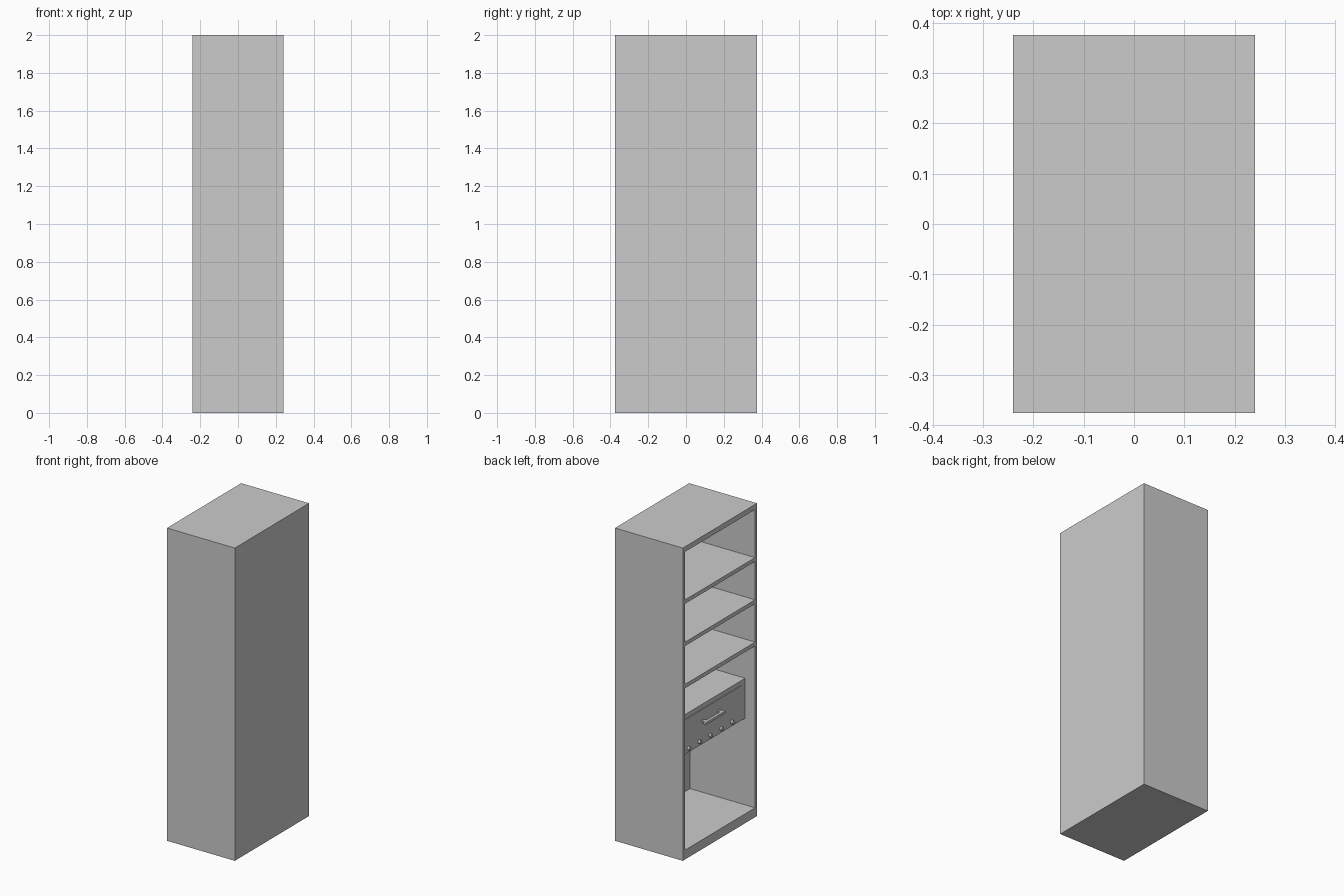
import bpy
from math import radians

if "Cube" in bpy.data.objects:
    bpy.data.objects.remove(bpy.data.objects["Cube"])

W, D, H = 0.48, 0.75, 2.0       # x depth, y width, height; opening faces -x
T = 0.02                        # side and back panel thickness


def box(name, x, y, z, bevel=0):
    """Box from (min, max) ranges on each axis."""
    bpy.ops.mesh.primitive_cube_add(
        size=1, location=[(a + b) / 2 for a, b in (x, y, z)])
    ob = bpy.context.object
    ob.name = name
    ob.scale = [b - a for a, b in (x, y, z)]
    bpy.ops.object.transform_apply(location=False, rotation=False, scale=True)
    if bevel:
        m = ob.modifiers.new("bevel", 'BEVEL')
        m.width, m.segments = bevel, 2
    return ob


def knob(name, x, y, z, radius, depth):
    """Short cylinder pointing along x."""
    bpy.ops.mesh.primitive_cylinder_add(
        vertices=16, radius=radius, depth=depth, location=(x, y, z),
        rotation=(0, radians(90), 0))
    ob = bpy.context.object
    ob.name = name
    bpy.ops.object.shade_smooth_by_angle(angle=radians(40))


hx, hy = W / 2, D / 2
inner_y = (-hy + T, hy - T)
inner_x = (-hx, hx - T)

# cabinet carcass
for side, s in (("front", -1), ("back", 1)):
    box(side + "_side_panel", (-hx, hx), sorted((s * hy, s * (hy - T))), (0, H))
box("rear_panel", (hx - T, hx), inner_y, (0, H))
box("top_panel", inner_x, inner_y, (H - 0.033, H))
box("base_panel", inner_x, inner_y, (0, 0.06))

# shelves
for i, z in enumerate((1.66, 1.39, 1.12)):
    box(f"shelf_{i + 1}", inner_x, inner_y, (z - 0.025, z))

# recessed oven-like drawer unit
fx = -0.17
box("unit_body", (fx, hx - T), inner_y, (0.615, 0.87))
box("unit_door", (fx - 0.004, fx + 0.01), (-0.315, 0.315), (0.667, 0.84))

# handle bar on two posts
box("door_handle", (fx - 0.042, fx - 0.022), (-0.1, 0.1), (0.755, 0.773), 0.004)
for i, y in enumerate((-0.08, 0.08)):
    box(f"handle_post_{i + 1}", (fx - 0.025, fx), (y - 0.01, y + 0.01), (0.757, 0.771))

# control knobs
for i in range(5):
    knob(f"control_knob_{i + 1}", fx - 0.006, (i - 2) * 0.11, 0.642, 0.012, 0.016)
